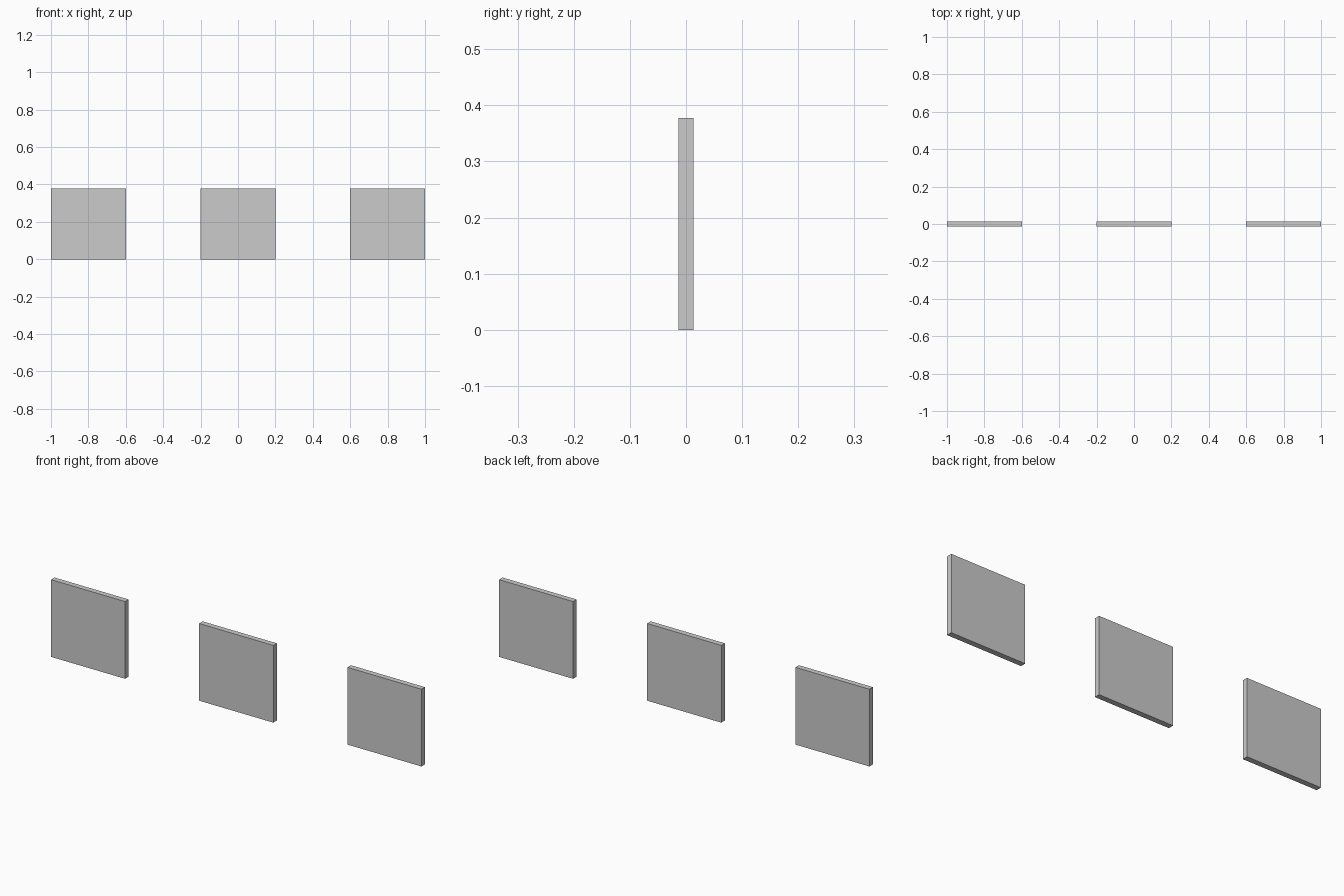
import bpy

if "Cube" in bpy.data.objects:
    bpy.data.objects.remove(bpy.data.objects["Cube"])

WIDTH, DEPTH, HEIGHT, SPACING = 0.4, 0.027, 0.377, 0.8


def panel(name, x):
    bpy.ops.mesh.primitive_cube_add(size=1, location=(x, 0, HEIGHT / 2))
    ob = bpy.context.object
    ob.name = name
    ob.scale = (WIDTH, DEPTH, HEIGHT)
    bpy.ops.object.transform_apply(location=False, rotation=False, scale=True)
    return ob


# Row of three identical thin upright panels
for i, side in enumerate(("left", "middle", "right")):
    panel(f"{side}_panel", (i - 1) * SPACING)
